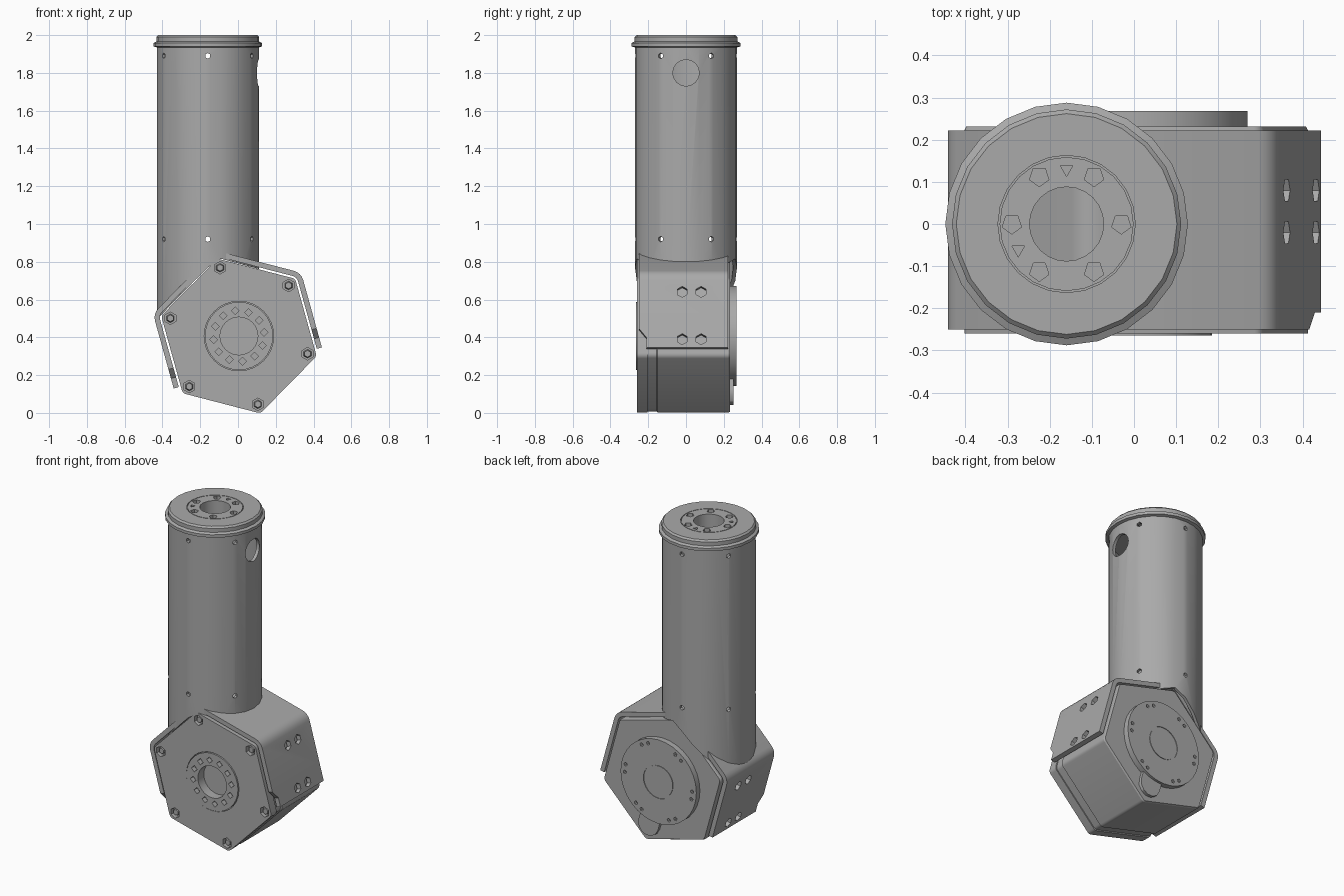
import bpy, bmesh
from math import sin, cos, radians, pi
from mathutils import Vector

if "Cube" in bpy.data.objects:
    bpy.data.objects.remove(bpy.data.objects["Cube"])

grey = bpy.data.materials.new("machined_grey")
grey.use_nodes = True
COLOUR = (0.4, 0.4, 0.4, 1)
grey.diffuse_color = COLOUR
grey.node_tree.nodes["Principled BSDF"].inputs["Base Color"].default_value = COLOUR

HUB = Vector((0.005, 0, 0.407))      # hub axis runs along y
TUBE_X = -0.16                       # tube axis runs along z
TILT = 105.5                         # direction of the top hub corner
UP, FRONT = Vector((0, 0, 1)), Vector((0, -1, 0))


def direction(deg):
    """Unit vector in the x-z plane."""
    return Vector((cos(radians(deg)), 0, sin(radians(deg))))


def finish(name, bm):
    bmesh.ops.recalc_face_normals(bm, faces=bm.faces)
    mesh = bpy.data.meshes.new(name)
    bm.to_mesh(mesh)
    bm.free()
    obj = bpy.data.objects.new(name, mesh)
    bpy.context.collection.objects.link(obj)
    mesh.materials.append(grey)
    return obj


def loft(name, rings, loop=False):
    """Skin closed rings; join the last to the first, or cap both ends."""
    bm = bmesh.new()
    rows = [[bm.verts.new(p) for p in ring] for ring in rings]
    pairs = list(zip(rows, rows[1:]))
    if loop:
        pairs.append((rows[-1], rows[0]))
    else:
        bm.faces.new(rows[0])
        bm.faces.new(rows[-1])
    for a, b in pairs:
        for i in range(len(a)):
            j = (i + 1) % len(a)
            bm.faces.new((a[i], a[j], b[j], b[i]))
    return finish(name, bm)


def circle_z(r, z, n=24):
    return [Vector((TUBE_X + r * cos(2 * pi * i / n), r * sin(2 * pi * i / n), z))
            for i in range(n)]


def circle_y(r, y, n=32):
    return [HUB + r * direction(360 * i / n) + Vector((0, y, 0)) for i in range(n)]


def hexagon(r, y, fillet=0.03):
    """Tilted hexagon with rounded corners."""
    reach = r - fillet / cos(pi / 6)
    return [HUB + reach * direction(TILT + 60 * k) + fillet * direction(TILT + 60 * k + d)
            + Vector((0, y, 0)) for k in range(6) for d in (-30, -15, 0, 15, 30)]


def cut(target, holes):
    """Drill holes given as (position, axis, radius, depth, sides)."""
    bm = bmesh.new()
    for pos, axis, r, depth, n in holes:
        matrix = axis.to_track_quat('Z', 'Y').to_matrix().to_4x4()
        matrix.translation = pos
        bmesh.ops.create_cone(bm, cap_ends=True, segments=n, radius1=r, radius2=r,
                              depth=2 * depth, matrix=matrix)
    cutter = finish("hole_cutter", bm)
    cutter.hide_render = True
    mod = target.modifiers.new("holes", 'BOOLEAN')
    mod.operation, mod.solver, mod.object = 'DIFFERENCE', 'EXACT', cutter
    bpy.context.view_layer.objects.active = target
    bpy.ops.object.modifier_apply(modifier=mod.name)
    bpy.data.objects.remove(cutter)


parts = []

# Hollow tube, its lower rim trimmed to the two upper hub sides
def rim(ring):
    corner = HUB + 0.43 * direction(TILT)
    for p in ring:
        dx = p.x - corner.x
        p.z = corner.z + (1.02 if dx < 0 else -0.27) * dx
    return ring


tube = loft("tube", [circle_z(0.27, 1.94), rim(circle_z(0.27, 0)),
                     rim(circle_z(0.25, 0)), circle_z(0.25, 1.94)], loop=True)
holes = [(Vector((TUBE_X + 0.27, 0, 1.8)), Vector((1, 0, 0)), 0.07, 0.06, 16)]
for z in (1.89, 0.92):
    for a in range(30, 390, 60):
        out = Vector((cos(radians(a)), sin(radians(a)), 0))
        holes.append((Vector((TUBE_X, 0, z)) + 0.27 * out, out, 0.015, 0.04, 6))
cut(tube, holes)
parts.append(tube)

# Flanged end cap with a ring of bolt holes
profile = [(0.088, 1.91), (0.25, 1.91), (0.27, 1.935), (0.288, 1.94), (0.288, 1.958),
           (0.272, 1.966), (0.272, 1.99), (0.262, 2), (0.163, 2), (0.163, 1.995),
           (0.159, 1.995), (0.159, 2), (0.088, 2)]
cap = loft("end_cap", [circle_z(r, z) for r, z in profile], loop=True)
holes = []
for a, r, n in [(60 * k, 0.024, 5) for k in range(6)] + [(90, 0.017, 3), (208, 0.017, 3)]:
    pos = Vector((TUBE_X + 0.13 * cos(radians(a)), 0.13 * sin(radians(a)), 2))
    holes.append((pos, UP, r, 0.03, n))
cut(cap, holes)
parts.append(cap)

# Hub body with a stepped groove behind the front cover
parts.append(loft("hub_body", [hexagon(r, y) for r, y in
             ((0.417, -0.206), (0.417, -0.155), (0.425, -0.15), (0.425, 0.222))]))

# Front cover with corner screws
cover = loft("front_cover", [hexagon(0.425, -0.26), hexagon(0.425, -0.205)])
holes = [(HUB, FRONT, 0.184, 0.4, 32)]
for k in range(6):
    pos = HUB + 0.375 * direction(TILT + 60 * k) - Vector((0, 0.26, 0))
    holes.append((pos, FRONT, 0.033, 0.03, 6))
    bm = bmesh.new()
    matrix = FRONT.to_track_quat('Z', 'Y').to_matrix().to_4x4()
    matrix.translation = pos + Vector((0, 0.02, 0))
    bmesh.ops.create_cone(bm, cap_ends=True, segments=6, radius1=0.024, radius2=0.018,
                          depth=0.025, matrix=matrix)
    parts.append(finish("cover_screw", bm))
cut(cover, holes)
parts.append(cover)

# Front bearing ring with twelve square holes
ring = loft("bearing_ring", [circle_y(r, y) for r, y in
            ((0.1, -0.206), (0.18, -0.206), (0.18, -0.265), (0.1, -0.265))], loop=True)
cut(ring, [(HUB + 0.135 * direction(30 * k + 8) - Vector((0, 0.265, 0)), FRONT, 0.02, 0.03, 4)
           for k in range(12)])
parts.append(ring)

# Curved shell wrapped over the four upper hub sides, with notched ends
FILLET, WALL = 0.07, 0.028
reach = 0.47 - FILLET / cos(pi / 6)
stations = []
for k in (1, 0, -1):
    middle = HUB + reach * direction(TILT + 60 * k)
    stations += [(middle, TILT + 60 * k + d, -0.25) for d in (30, 15, 0, -15, -30)]
ends = ((0.265, -0.25), (0.315, -0.21), (0.37, -0.21))
for side in (1, -1):
    start = HUB + reach * direction(TILT + 60 * side)
    normal = TILT + 90 * side
    for s, y in ends:
        station = (start + s * direction(normal + 90 * side), normal, y)
        stations.insert(0, station) if side == 1 else stations.append(station)
rings = []
for p, angle, y in stations:
    n = direction(angle)
    outer, inner = p + FILLET * n, p + (FILLET - WALL) * n
    rings.append([outer + Vector((0, y, 0)), outer + Vector((0, 0.222, 0)),
                  inner + Vector((0, 0.222, 0)), inner + Vector((0, y, 0))])
shell = loft("hub_shell", rings)
holes = []
for side in (1, -1):
    n = direction(TILT + 90 * side)
    for along in (0.13, -0.13):
        for y in (-0.02, 0.08):
            pos = HUB + 0.407 * n + along * direction(TILT) + Vector((0, y, 0))
            holes.append((pos, n, 0.03, 0.05, 6))
cut(shell, holes)
parts.append(shell)

# Back plate, output disc and the tab at its lower corner
parts.append(loft("back_plate", [hexagon(0.425, 0.222), hexagon(0.42, 0.232)]))
disc = loft("output_disc", [circle_y(r, y) for r, y in
            ((0.265, 0.23), (0.265, 0.268), (0.105, 0.268), (0.105, 0.264),
             (0.1, 0.264), (0.1, 0.268))])
cut(disc, [(HUB + 0.235 * direction(60 * k + d) + Vector((0, 0.268, 0)), FRONT, 0.012, 0.02, 5)
           for k in range(6) for d in (0, 12)])
parts.append(disc)
down, across = direction(TILT + 180), direction(TILT + 90)
outline = [HUB + s * 0.07 * across + 0.2 * down for s in (1, -1)]
outline += [HUB + 0.31 * down + 0.07 * direction(TILT + 90 + a) for a in range(180, -1, -30)]
for p in outline[2:]:
    offset = (p - HUB).dot(down) - 0.31
    p += (abs(offset) - offset) * down
parts.append(loft("disc_tab", [[p + Vector((0, y, 0)) for p in outline] for y in (0.23, 0.252)]))

# Smooth shading with sharp edges kept
bpy.ops.object.select_all(action='DESELECT')
for obj in parts:
    obj.select_set(True)
bpy.context.view_layer.objects.active = parts[0]
bpy.ops.object.shade_smooth_by_angle(angle=radians(30))
